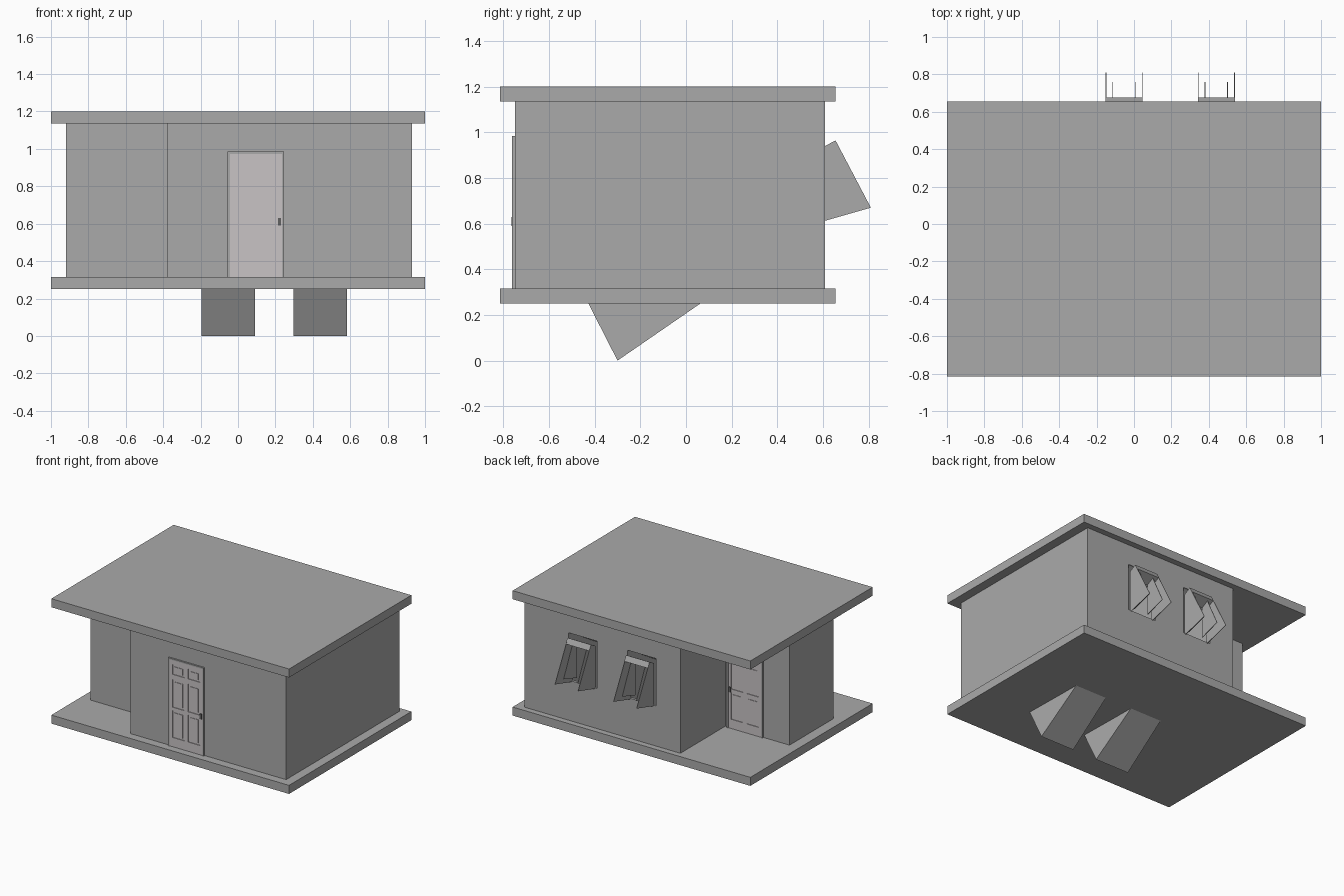
import bpy, bmesh
from mathutils import Vector

cube = bpy.data.objects.get("Cube")
if cube:
    bpy.data.objects.remove(cube, do_unlink=True)


def material(name, rgb):
    m = bpy.data.materials.new(name)
    m.use_nodes = True
    m.diffuse_color = (*rgb, 1)
    m.node_tree.nodes["Principled BSDF"].inputs["Base Color"].default_value = (*rgb, 1)
    return m


GREY = material("plain_grey", (0.4, 0.4, 0.4))
PALE = material("door_pale_grey", (0.58, 0.55, 0.56))
DARK = material("handle_dark_grey", (0.12, 0.12, 0.12))


def finish(name, bm, mat):
    bmesh.ops.recalc_face_normals(bm, faces=bm.faces)
    mesh = bpy.data.meshes.new(name)
    bm.to_mesh(mesh)
    bm.free()
    mesh.materials.append(mat)
    ob = bpy.data.objects.new(name, mesh)
    bpy.context.collection.objects.link(ob)
    return ob


def box(name, lo, hi, mat=GREY):
    lo, hi = Vector(lo), Vector(hi)
    bm = bmesh.new()
    bmesh.ops.create_cube(bm, size=1)
    for v in bm.verts:
        v.co = (lo + hi) / 2 + v.co * (hi - lo)
    return finish(name, bm, mat)


def plate(name, profile, x0, x1):
    """Extrude a (y, z) profile from x0 to x1."""
    bm = bmesh.new()
    face = bm.faces.new([bm.verts.new((x0, y, z)) for y, z in profile])
    new = bmesh.ops.extrude_face_region(bm, geom=[face])["geom"]
    for v in new:
        if isinstance(v, bmesh.types.BMVert):
            v.co.x = x1
    return finish(name, bm, GREY)


# Floor and roof slabs
FLOOR, CEILING = 0.315, 1.135
box("floor_slab", (-1, -0.815, 0.25), (1, 0.655, FLOOR))
box("roof_slab", (-1, -0.815, CEILING), (1, 0.655, 1.2))

# Hollow walls with a side bay
outline = [(-0.38, -0.75), (0.93, -0.75), (0.93, 0.61), (-0.38, 0.61),
           (-0.38, 0.07), (-0.92, 0.07), (-0.92, -0.46), (-0.38, -0.46)]
bm = bmesh.new()
low = [bm.verts.new((x, y, FLOOR)) for x, y in outline]
high = [bm.verts.new((x, y, CEILING)) for x, y in outline]
for i in range(len(outline)):
    j = (i + 1) % len(outline)
    bm.faces.new((low[i], low[j], high[j], high[i]))
walls = finish("walls", bm, GREY)
solid = walls.modifiers.new("thickness", "SOLIDIFY")
solid.thickness, solid.offset, solid.use_even_offset = 0.02, -1, True


def window(label, cx):
    # Opening through the back wall
    cutter = box(label + "_cutter", (cx - 0.12, 0.55, 0.62), (cx + 0.12, 0.66, 0.98))
    cutter.hide_render = True
    cutter.hide_viewport = True
    cut = walls.modifiers.new(label + "_opening", "BOOLEAN")
    cut.object, cut.operation, cut.solver = cutter, "DIFFERENCE", "EXACT"

    # Sloping shaft that runs from the opening down through the floor
    bm = bmesh.new()
    rings = []
    for half, bottom, top in ((0.12, (0.6, 0.62), (0.6, 0.98)),
                              (0.143, (-0.3, 0), (-0.47, 0.333))):
        corners = [(-half, *bottom), (half, *bottom), (half, *top), (-half, *top)]
        rings.append([bm.verts.new((cx + x, y, z)) for x, y, z in corners])
    for i in range(4):
        j = (i + 1) % 4
        bm.faces.new((rings[0][i], rings[0][j], rings[1][j], rings[1][i]))
    end = bm.faces.new(rings[1])
    bmesh.ops.inset_individual(bm, faces=[end], thickness=0.05)
    finish(label + "_shaft", bm, GREY)

    # Tilted head board and projecting side fins
    plate(label + "_head", [(0.6, 0.935), (0.655, 0.965), (0.675, 0.925), (0.6, 0.885)],
          cx - 0.095, cx + 0.095)
    outer = [(0.6, 0.935), (0.655, 0.965), (0.81, 0.67), (0.6, 0.61)]
    inner = [(0.6, 0.91), (0.65, 0.93), (0.76, 0.7), (0.6, 0.65)]
    for side in (-1, 1):
        for part, x, profile in (("outer", 0.097, outer), ("inner", 0.06, inner)):
            edge = "left" if side > 0 else "right"
            plate(f"{label}_{part}_fin_{edge}", profile,
                  cx + side * x - 0.002, cx + side * x + 0.002)


window("window_right", -0.053)
window("window_left", 0.44)


def door(label, cx, wall_y, out):
    """Six-panel door on a wall whose outside points along y by out."""
    def part(name, x0, x1, z0, z1, depth, mat=PALE):
        ys = sorted((wall_y - out * 0.002, wall_y + out * depth))
        box(f"{label}_{name}", (cx + x0, ys[0], z0), (cx + x1, ys[1], z1), mat)

    part("leaf", -0.14, 0.14, FLOOR, 0.975, 0.003)
    for side in (-1, 1):
        name = "left" if side > 0 else "right"
        a, b = sorted((side * 0.139, side * 0.15))
        part("jamb_" + name, a, b, FLOOR, 0.985, 0.012, GREY)
        # Raised stiles around the panel columns
        a, b = sorted((side * 0.115, side * 0.139))
        part("stile_" + name, a, b, FLOOR, 0.975, 0.008)
        a, b = sorted((side * 0.03, side * 0.1))
        for row, (z0, z1) in enumerate(((0.4, 0.575), (0.63, 0.81), (0.88, 0.925))):
            part(f"panel_{name}_{row}", a, b, z0, z1, 0.007)
    part("header", -0.15, 0.15, 0.974, 0.985, 0.012, GREY)
    part("middle_stile", -0.016, 0.016, FLOOR, 0.975, 0.008)
    for row, (z0, z1) in enumerate(((FLOOR, 0.385), (0.59, 0.615),
                                    (0.825, 0.865), (0.94, 0.975))):
        part(f"rail_{row}", -0.139, 0.139, z0, z1, 0.008)
    part("handle", 0.118, 0.134, 0.59, 0.63, 0.014, DARK)


door("front_door", 0.095, -0.75, -1)
door("bay_door", -0.55, 0.07, 1)
